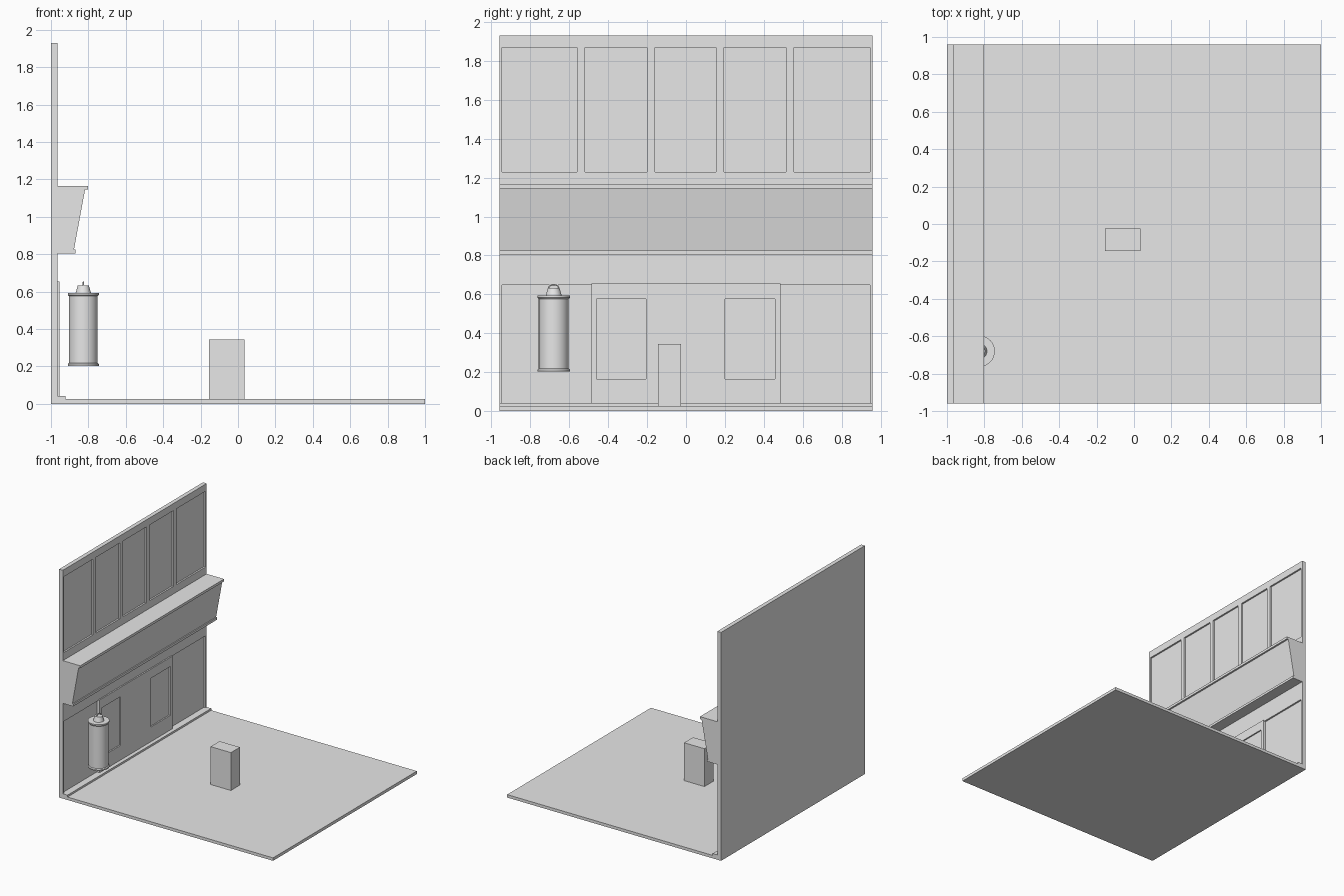
import bpy, bmesh, math

cube = bpy.data.objects.get("Cube")
if cube:
    bpy.data.objects.remove(cube, do_unlink=True)

grey = bpy.data.materials.new("plain_grey")
grey.use_nodes = True
colour = (0.8, 0.8, 0.8, 1)
grey.diffuse_color = colour
for node in grey.node_tree.nodes:
    if node.type == 'BSDF_PRINCIPLED':
        node.inputs["Base Color"].default_value = colour


def finish(name, bm):
    bmesh.ops.recalc_face_normals(bm, faces=bm.faces)
    mesh = bpy.data.meshes.new(name)
    bm.to_mesh(mesh)
    bm.free()
    mesh.materials.append(grey)
    ob = bpy.data.objects.new(name, mesh)
    bpy.context.collection.objects.link(ob)
    return ob


def extrude_profile(name, points, y0, y1):
    """Sweep an x-z outline along y."""
    bm = bmesh.new()
    face = bm.faces.new([bm.verts.new((x, y0, z)) for x, z in points])
    swept = bmesh.ops.extrude_face_region(bm, geom=[face])["geom"]
    moved = [v for v in swept if isinstance(v, bmesh.types.BMVert)]
    bmesh.ops.translate(bm, verts=moved, vec=(0, y1 - y0, 0))
    return finish(name, bm)


def box(name, x, y, z):
    outline = [(x[0], z[0]), (x[1], z[0]), (x[1], z[1]), (x[0], z[1])]
    return extrude_profile(name, outline, *y)


def cut(target, x, y, z):
    """Sink a rectangular recess into the target."""
    cutter = box("recess_cutter", x, y, z)
    cutter.hide_render = True
    mod = target.modifiers.new("recess", 'BOOLEAN')
    mod.operation = 'DIFFERENCE'
    mod.solver = 'EXACT'
    mod.object = cutter
    bpy.context.view_layer.objects.active = target
    bpy.ops.object.modifier_apply(modifier=mod.name)
    bpy.data.objects.remove(cutter, do_unlink=True)


SIDE = 0.96
FACE = -0.965

# Floor and back wall
box("floor", (FACE, 1), (-SIDE, SIDE), (0, 0.025))
wall = box("wall", (-1, FACE), (-SIDE, SIDE), (0, 1.93))

# Upper row of recessed panels
for y in [(-0.945, -0.56), (-0.52, -0.2), (-0.16, 0.155), (0.195, 0.515), (0.555, 0.945)]:
    cut(wall, (FACE - 0.014, -0.9), y, (1.23, 1.87))

# Lower side bays
for y in [(-0.945, -0.485), (0.485, 0.945)]:
    cut(wall, (FACE - 0.014, -0.9), y, (0.04, 0.648))

# Central raised front with two recessed windows
front = box("entrance_panel", (FACE - 0.015, -0.954), (-0.487, 0.485), (0.025, 0.655))
for y in [(-0.46, -0.205), (0.2, 0.458)]:
    cut(front, (FACE, -0.9), y, (0.165, 0.577))

# Step along the foot of the wall
box("wall_step", (-0.985, -0.922), (-SIDE, SIDE), (0.025, 0.041))

# Sloping canopy with top and bottom lips
extrude_profile("canopy", [(FACE, 1.166), (-0.803, 1.166), (-0.803, 1.145), (-0.818, 1.145),
                           (-0.877, 0.825), (-0.868, 0.825), (-0.868, 0.805), (FACE, 0.805)],
                -SIDE, SIDE)

# Standing block
box("block", (-0.155, 0.035), (-0.145, -0.025), (0.025, 0.345))


# Hanging lantern
def lathe(name, profile, centre, sides=32):
    bm = bmesh.new()
    rings = []
    for r, z in profile:
        rings.append([bm.verts.new((centre[0] + r * math.cos(math.tau * i / sides),
                                    centre[1] + r * math.sin(math.tau * i / sides), z))
                      for i in range(sides)])
    for a, b in zip(rings, rings[1:]):
        for i in range(sides):
            j = (i + 1) % sides
            bm.faces.new((a[i], a[j], b[j], b[i]))
    bm.faces.new(rings[0])
    bm.faces.new(rings[-1])
    return finish(name, bm)


hub = (-0.827, -0.68)
body = lathe("lantern_body", [(0.083, 0.203), (0.083, 0.212), (0.077, 0.219), (0.077, 0.576),
                              (0.083, 0.583), (0.083, 0.593), (0.041, 0.593), (0.03, 0.632)], hub)

# Thin loop handle on the lantern
curve = bpy.data.curves.new("lantern_handle", 'CURVE')
curve.dimensions = '3D'
curve.bevel_depth = 0.004
curve.bevel_resolution = 1
spline = curve.splines.new('POLY')
steps = 12
spline.points.add(steps)
for i, p in enumerate(spline.points):
    a = math.pi * i / steps
    p.co = (hub[0], hub[1] + 0.026 * math.cos(a), 0.63 + 0.02 * math.sin(a), 1)
curve.materials.append(grey)
handle = bpy.data.objects.new("lantern_handle", curve)
bpy.context.collection.objects.link(handle)

bpy.ops.object.select_all(action='DESELECT')
body.select_set(True)
bpy.context.view_layer.objects.active = body
bpy.ops.object.shade_smooth_by_angle(angle=math.radians(30))
